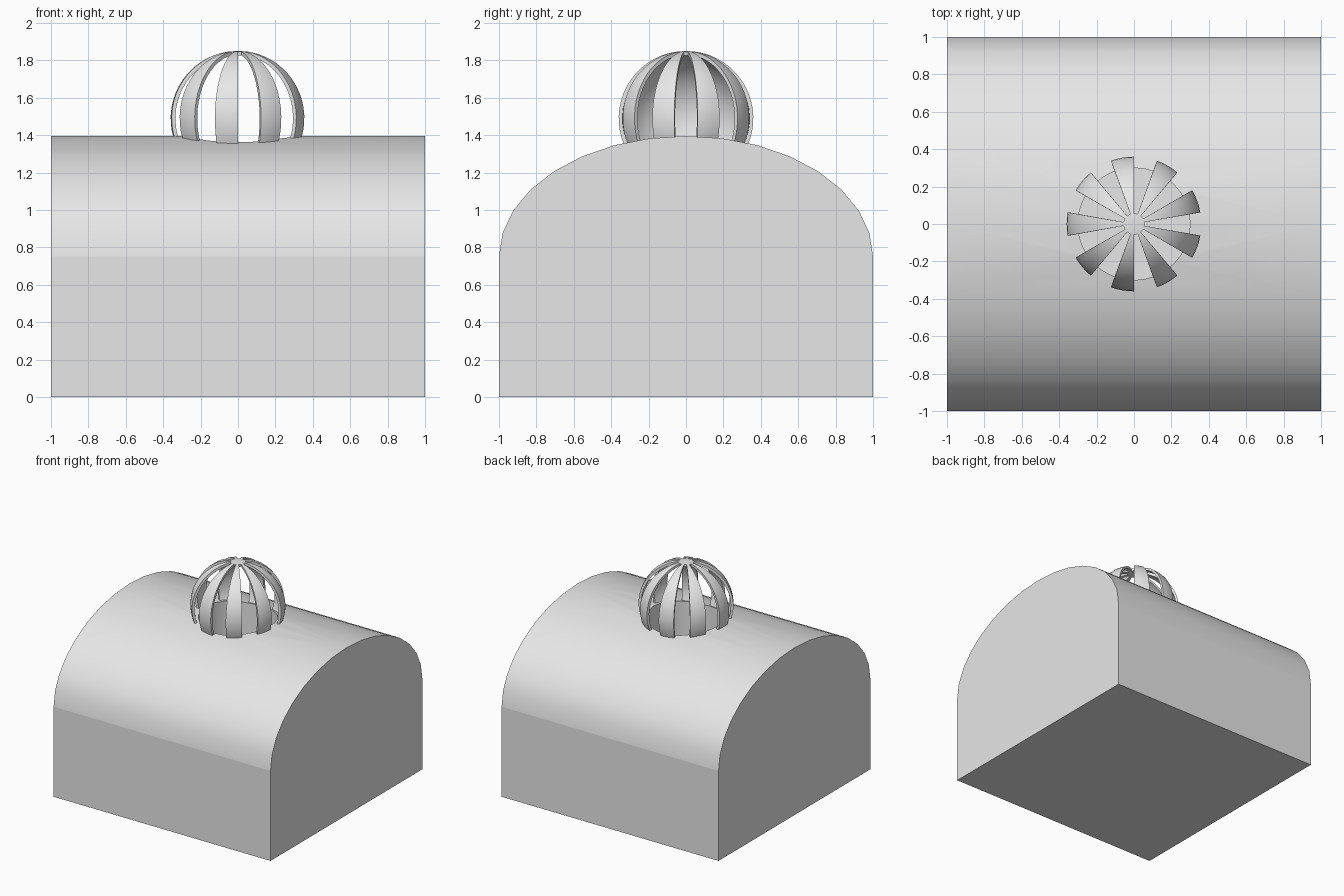
import bpy, bmesh, math

if "Cube" in bpy.data.objects:
    bpy.data.objects.remove(bpy.data.objects["Cube"])

grey = bpy.data.materials.new("light grey")
grey.diffuse_color = (0.8, 0.8, 0.8, 1)
grey.use_nodes = True
grey.node_tree.nodes["Principled BSDF"].inputs["Base Color"].default_value = grey.diffuse_color


def add_object(name, bm):
    bmesh.ops.recalc_face_normals(bm, faces=bm.faces)
    mesh = bpy.data.meshes.new(name)
    bm.to_mesh(mesh)
    bm.free()
    mesh.materials.append(grey)
    ob = bpy.data.objects.new(name, mesh)
    bpy.context.collection.objects.link(ob)
    return ob


def activate(ob):
    bpy.ops.object.select_all(action='DESELECT')
    ob.select_set(True)
    bpy.context.view_layer.objects.active = ob


def prism(name, profile):
    # (y, z) profile extruded along x from -1 to 1
    bm = bmesh.new()
    face = bm.faces.new([bm.verts.new((-1, y, z)) for y, z in profile])
    out = bmesh.ops.extrude_face_region(bm, geom=[face])
    moved = [v for v in out["geom"] if isinstance(v, bmesh.types.BMVert)]
    bmesh.ops.translate(bm, verts=moved, vec=(2, 0, 0))
    return add_object(name, bm)


WALL_TOP, RISE = 0.75, 0.645

# Square base block
prism("base_block", [(-1, 0), (1, 0), (1, WALL_TOP), (-1, WALL_TOP)])

# Elliptical vaulted roof, 16 segments
arch = [(math.cos(math.pi * i / 16), WALL_TOP + RISE * math.sin(math.pi * i / 16))
        for i in range(17)]
roof = prism("vaulted_roof", arch)

# Round vent opening through the roof
bm = bmesh.new()
bmesh.ops.create_cone(bm, cap_ends=True, segments=32, radius1=0.3, radius2=0.3, depth=1.0)
bmesh.ops.translate(bm, verts=bm.verts, vec=(0, 0, 1.2))
cutter = add_object("vent_cutter", bm)
cutter.hide_render = True
mod = roof.modifiers.new("opening", 'BOOLEAN')
mod.operation = 'DIFFERENCE'
mod.solver = 'EXACT'
mod.object = cutter
activate(roof)
bpy.ops.object.modifier_apply(modifier=mod.name)
bpy.data.objects.remove(cutter)
bpy.ops.object.shade_smooth_by_angle(angle=math.radians(30))

# Slotted dome: a round cap and nine curved blades, open in between
R, CZ, BLADES = 0.36, 1.49, 9
START, END = math.radians(9), math.radians(114)
ROWS, COLS = 16, 4


def on_sphere(polar, azimuth):
    return (R * math.sin(polar) * math.cos(azimuth),
            R * math.sin(polar) * math.sin(azimuth),
            CZ + R * math.cos(polar))


bm = bmesh.new()
for b in range(BLADES):
    mid = math.radians(20 + 40 * b)
    rows = []
    for r in range(ROWS + 1):
        p = START + (END - START) * r / ROWS
        rows.append([bm.verts.new(on_sphere(p, mid + math.radians(-10 + 20 * c / COLS)))
                     for c in range(COLS + 1)])
    for r in range(ROWS):
        for c in range(COLS):
            bm.faces.new((rows[r][c], rows[r + 1][c], rows[r + 1][c + 1], rows[r][c + 1]))
n = BLADES * 2 * COLS
ring = [bm.verts.new(on_sphere(START, 2 * math.pi * i / n)) for i in range(n)]
pole = bm.verts.new((0, 0, CZ + R))
for i in range(n):
    bm.faces.new((pole, ring[i], ring[(i + 1) % n]))
bmesh.ops.remove_doubles(bm, verts=bm.verts, dist=0.0005)
dome = add_object("slotted_dome", bm)
mod = dome.modifiers.new("thickness", 'SOLIDIFY')
mod.thickness = 0.02
mod.offset = -1
activate(dome)
bpy.ops.object.modifier_apply(modifier=mod.name)
bpy.ops.object.shade_smooth_by_angle(angle=math.radians(30))
